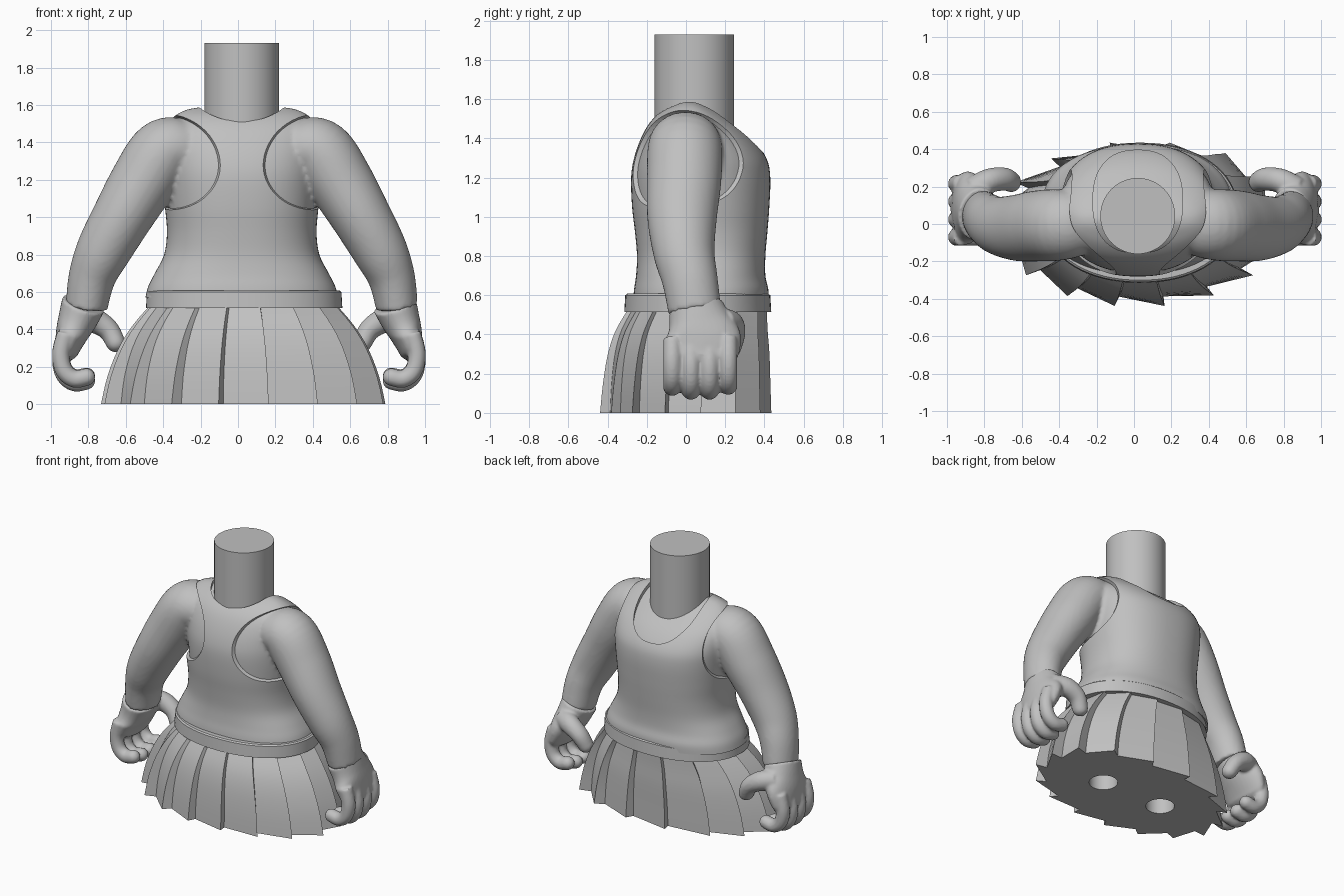
import bpy, bmesh, math
from mathutils import Vector

if "Cube" in bpy.data.objects:
    bpy.data.objects.remove(bpy.data.objects["Cube"])

grey = bpy.data.materials.new("plain grey")
grey.use_nodes = True
grey.diffuse_color = (0.53, 0.53, 0.53, 1)
grey.node_tree.nodes["Principled BSDF"].inputs["Base Color"].default_value = (0.53, 0.53, 0.53, 1)
CX = 0.02  # the body sits slightly off centre


def blend(pts, steps=5):
    """Catmull-Rom interpolation of tuples of any length."""
    out = []
    for i in range(len(pts) - 1):
        a, b, c, d = (pts[max(i - 1, 0)], pts[i], pts[i + 1], pts[min(i + 2, len(pts) - 1)])
        for k in range(steps):
            t = k / steps
            out.append(tuple(0.5 * (2 * q + (r - p) * t + (2 * p - 5 * q + 4 * r - s) * t * t
                             + (3 * q - p - 3 * r + s) * t ** 3) for p, q, r, s in zip(a, b, c, d)))
    return out + [pts[-1]]


def add_rings(bm, rings):
    """Bridge closed rings into a capped solid."""
    loops = [[bm.verts.new(p) for p in ring] for ring in rings]
    n = len(loops[0])
    for a, b in zip(loops, loops[1:]):
        for i in range(n):
            bm.faces.new((a[i], a[(i + 1) % n], b[(i + 1) % n], b[i]))
    bm.faces.new(loops[0][::-1])
    bm.faces.new(loops[-1])


def solid(name, *ring_sets):
    bm = bmesh.new()
    for rings in ring_sets:
        add_rings(bm, rings)
    bmesh.ops.recalc_face_normals(bm, faces=bm.faces)
    mesh = bpy.data.meshes.new(name)
    bm.to_mesh(mesh)
    bm.free()
    mesh.materials.append(grey)
    ob = bpy.data.objects.new(name, mesh)
    bpy.context.collection.objects.link(ob)
    return ob


def activate(ob):
    bpy.ops.object.select_all(action='DESELECT')
    ob.select_set(True)
    bpy.context.view_layer.objects.active = ob


def smooth(ob, angle=35):
    activate(ob)
    bpy.ops.object.shade_smooth_by_angle(angle=math.radians(angle))


def cut(ob, cutter):
    activate(ob)
    mod = ob.modifiers.new("cut", 'BOOLEAN')
    mod.operation, mod.solver, mod.object = 'DIFFERENCE', 'EXACT', cutter
    bpy.ops.object.modifier_apply(modifier=mod.name)
    bpy.data.objects.remove(cutter)


def fuse(ob, voxel, rounds):
    """Merge overlapping solids into one soft skin."""
    activate(ob)
    mod = ob.modifiers.new("fuse", 'REMESH')
    mod.mode, mod.voxel_size = 'VOXEL', voxel
    bpy.ops.object.modifier_apply(modifier=mod.name)
    mod = ob.modifiers.new("soften", 'SMOOTH')
    mod.factor, mod.iterations = 0.5, rounds
    bpy.ops.object.modifier_apply(modifier=mod.name)
    smooth(ob, 60)


def oval(cx, cy, z, hx, hy, n=64, power=2.0):
    ring = []
    for i in range(n):
        c, s = math.cos(math.tau * i / n), math.sin(math.tau * i / n)
        ring.append((cx + hx * math.copysign(abs(c) ** (2 / power), c),
                     cy + hy * math.copysign(abs(s) ** (2 / power), s), z))
    return ring


def sweep(path, side, cx, n=24, steps=5, round_end=True):
    """Oval tube along points (x, y, z, in-plane radius, depth radius)."""
    pts = blend(path, steps)
    pos = [Vector(p[:3]) for p in pts]
    rings = []

    def ring(p, t, ru, rv):
        u = t.cross(Vector((0, 1, 0))).normalized()
        v = u.cross(t)
        out = []
        for i in range(n):
            a = math.tau * i / n
            q = p + u * ru * math.cos(a) + v * rv * math.sin(a)
            out.append((cx + side * q.x, q.y, q.z))
        return out

    for i, p in enumerate(pts):
        t = (pos[min(i + 1, len(pos) - 1)] - pos[max(i - 1, 0)]).normalized()
        rings.append(ring(pos[i], t, p[3], p[4]))
    if round_end:
        for a in (0.35, 0.7, 1.05, 1.4):
            k = math.cos(a)
            rings.append(ring(pos[-1] + t * p[3] * math.sin(a), t, p[3] * k, p[4] * k))
    return rings


# Torso and the tank top over it: (z, half width, y min, y max)
torso = [(0.57, .515, -.27, .42), (0.63, .50, -.265, .42), (0.7, .465, -.255, .405),
         (0.8, .415, -.25, .405), (0.92, .40, -.26, .415), (1.05, .41, -.275, .425),
         (1.2, .425, -.28, .43), (1.3, .435, -.265, .41), (1.4, .44, -.23, .34),
         (1.48, .42, -.185, .25), (1.54, .36, -.125, .17), (1.575, .29, -.06, .10),
         (1.59, .20, -.02, .06)]


def torso_rings(inset):
    return [oval(CX, (a + b) / 2, z - inset * max(0, z - 1.2) / 0.39, hx - inset,
                 (b - a) / 2 - inset, 72, 2.3) for z, hx, a, b in blend(torso, 4)]


# Bare torso and arms in one skin
arm = [(.20, .01, 1.37, .12, .12), (.31, 0, 1.37, .155, .17), (.42, -.005, 1.345, .178, .19),
       (.53, -.01, 1.185, .175, .19), (.64, -.02, 1.0, .16, .178), (.74, -.01, .82, .146, .157),
       (.80, .02, .68, .126, .142), (.83, .045, .52, .112, .135)]
fuse(solid("torso_and_arms", torso_rings(0.02),
           *(sweep(arm, s, CX, 40, 6, False) for s in (-1, 1))), 0.014, 4)
top = solid("tank_top", torso_rings(0))

# Armholes slant from a racer back to a wider chest
for side in (-1, 1):
    rings = []
    for y in (-0.6, 0.6):
        mid = 0.36 + 0.44 * (y + 0.27)
        # the outer half is widened so nothing is left past the shoulder
        rings.append([(CX + side * (mid + x + 0.3 * (x > 0)), y, z + 1.305)
                      for x, z, _ in oval(0, 0, 0, .25, .275, 64)])
    cut(top, solid("armhole_cutter", rings))

# Scooped neckline
cut(top, solid("neckline_cutter", [oval(CX, .12, z, .24, .275, 64, 2.4) for z in (1.2, 1.9)]))
smooth(top)

# Neck
smooth(solid("neck", [oval(CX, .043, z, .2, .203, 64) for z in (1.3, 1.93)]))

# Waistband
smooth(solid("waistband", [oval(.033, .06, z, hx, hy, 72, 2.15)
                           for z, hx, hy in ((.515, .525, .375), (.60, .52, .37), (.608, .51, .36))]))

# Pleated skirt: sawtooth rings (z, half width, half depth, y centre)
tips = (-142, -120, -100, -80, -59, -38, -14, 10, 33, 55, 78, 102, 128, 150, 172, 195)
rows = [(0, .77, .445, 0), (.15, .735, .435, .005), (.3, .675, .42, .015),
        (.42, .60, .395, .03), (.53, .505, .36, .06)]
skirt_rings = []
for z, hx, hy, cy in blend(rows, 3):
    inner = 0.885 + 0.1 * z
    ring = []
    for tip in tips:
        for a, k in ((math.radians(tip), 1), (math.radians(tip + 0.8), inner)):
            c, s = math.cos(a), math.sin(a)
            k *= 1.04 if 25 < tip < 60 else 1  # fuller pleats at the rear left
            ring.append((.03 + hx * k * c, cy + hy * k * s, z))
    skirt_rings.append(ring)
skirt = solid("skirt", skirt_rings)

# Leg sockets underneath
for side in (-1, 1):
    cut(skirt, solid("socket_cutter", [oval(CX + side * .25, 0, z, .097, .097, 40) for z in (-.1, .4)]))
smooth(skirt, 20)

# Hands with curled fingers
palm = [(.832, .05, .535, .118, .142), (.86, .07, .46, .106, .16),
        (.89, .085, .385, .09, .195), (.918, .085, .30, .068, .185)]
thumb = [(.86, .18, .46, .075, .075), (.78, .23, .45, .068, .066),
         (.70, .24, .40, .058, .062), (.66, .225, .33, .052, .056)]
finger = [(.925, .36), (.952, .25), (.935, .16), (.88, .115), (.815, .125)]

for side, label in ((-1, "right"), (1, "left")):
    parts = [sweep(palm, side, .005, 32), sweep(thumb, side, .005)]
    for y, drop in ((-.07, .02), (.025, 0), (.12, 0), (.215, .025)):
        parts.append(sweep([(x, y, z + drop, .047, .047) for x, z in finger], side, .005))
    fuse(solid(label + "_hand", *parts), 0.01, 3)
